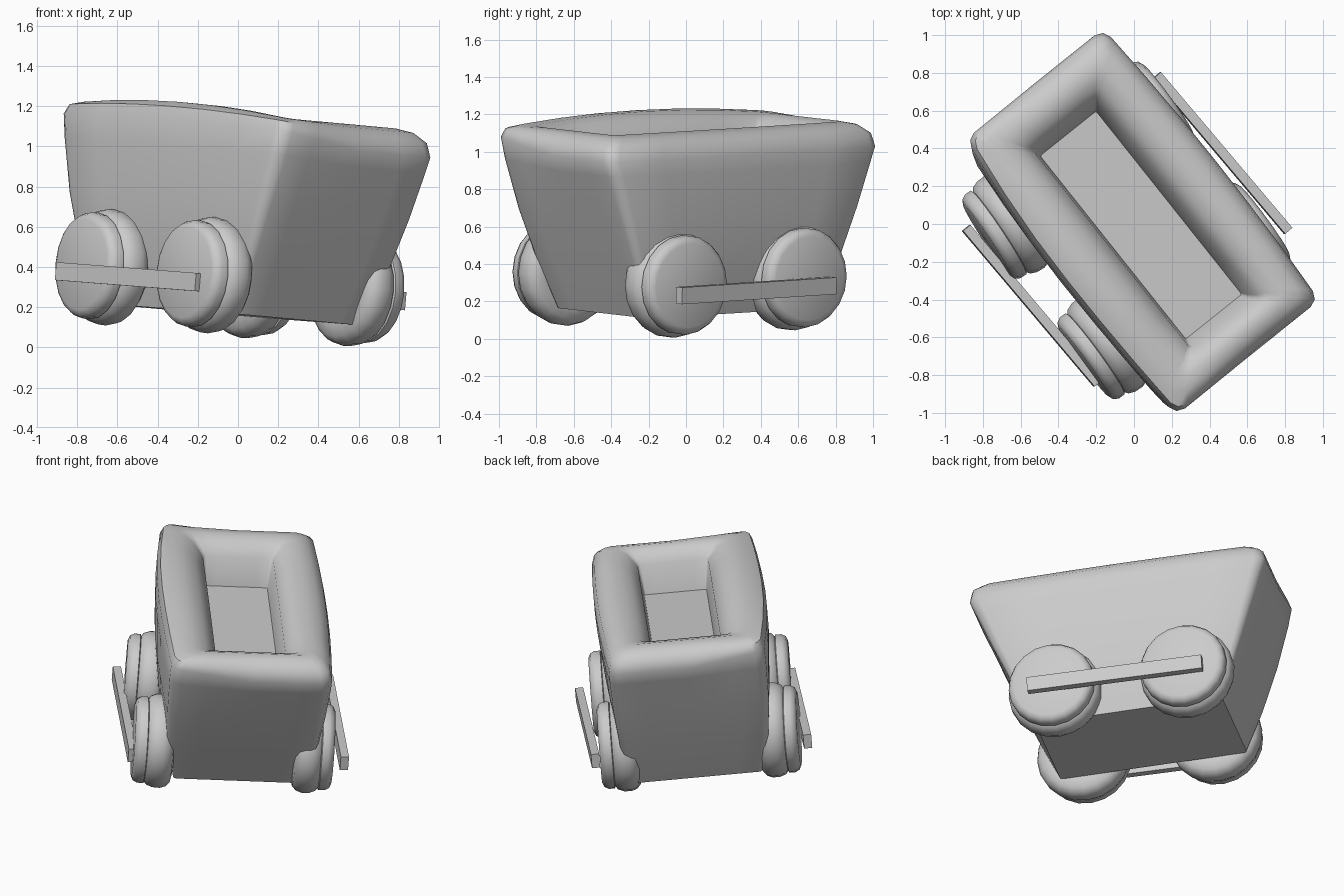
import bpy, bmesh
from math import sin, cos, pi, radians
from mathutils import Matrix, Vector

if "Cube" in bpy.data.objects:
    bpy.data.objects.remove(bpy.data.objects["Cube"])

# The whole cart is turned and slightly tipped
TILT = (Matrix.Rotation(radians(38.5), 4, 'Z') @ Matrix.Rotation(radians(2.75), 4, 'X')
        @ Matrix.Rotation(radians(4.1), 4, 'Y'))


def finish(name, bm, angle=40):
    bmesh.ops.recalc_face_normals(bm, faces=bm.faces)
    bmesh.ops.transform(bm, matrix=TILT, verts=bm.verts)
    me = bpy.data.meshes.new(name)
    bm.to_mesh(me)
    bm.free()
    ob = bpy.data.objects.new(name, me)
    bpy.context.collection.objects.link(ob)
    bpy.ops.object.select_all(action='DESELECT')
    ob.select_set(True)
    bpy.context.view_layer.objects.active = ob
    bpy.ops.object.shade_smooth_by_angle(angle=radians(angle))
    return ob


def loft(rings):
    """Skin a list of closed rings and cap both ends."""
    bm = bmesh.new()
    vs = [[bm.verts.new(p) for p in r] for r in rings]
    n = len(vs[0])
    for a, b in zip(vs, vs[1:]):
        for i in range(n):
            j = (i + 1) % n
            bm.faces.new((a[i], a[j], b[j], b[i]))
    bm.faces.new(vs[0])
    bm.faces.new(vs[-1])
    return bm


def tub_ring(cx, cy, hx, hy, z, r, bow=0, crown=0, lift=0, skew=0, seg=2, cuts=6):
    """Rounded rectangle with bowed long sides, a crowned and lifted left side
    and a back left corner pulled inwards."""
    flat = []
    for k, (sx, sy) in enumerate(((1, 1), (-1, 1), (-1, -1), (1, -1))):
        for i in range(seg + 1):
            a = (k + i / seg) * pi / 2
            flat.append(Vector((sx * (hx - r) + r * cos(a), sy * (hy - r) + r * sin(a))))
    pts = []
    for i, p in enumerate(flat):
        pts.append(p)
        if i % (seg + 1) == seg:
            q = flat[(i + 1) % len(flat)]
            pts += [p.lerp(q, c / cuts) for c in range(1, cuts)]
    out = []
    for p in pts:
        u, t = p.x / hx, p.y / hy
        w, left = 1 - t * t, max(0, -u)
        out.append((cx + p.x + u * bow * w + skew * left * max(0, t) ** 2, cy + p.y,
                    z + crown * w * (1 - u) / 2 + lift * left))
    return out


# Tub: outer wall, rolled rim, inner wall, floor
tub_profile = [  # cx, cy, half width, half length, height, radius, bow, crown, lift, skew
    (-.045, .045, .395, .580, .16, .02),
    (-.045, .045, .455, .690, .42, .04, .01, 0, 0, .01),
    (-.045, .042, .480, .800, .70, .05, .02, 0, 0, .02),
    (-.045, .040, .490, .890, .94, .06, .03, 0, .03, .035),
    (-.045, .040, .490, .920, 1.02, .06, .03, .01, .07, .04),
    (-.045, .040, .472, .905, 1.09, .06, .03, .03, .045, .04),
    (-.045, .040, .425, .850, 1.135, .06, .02, .04, .015, .03),
    (-.045, .035, .355, .785, 1.15, .05, .01, .04, 0, .02),
    (-.043, .025, .280, .720, 1.13, .03, 0, .03, 0, .01),
    (-.038, .015, .215, .665, 1.06, .02, 0, .01),
    (-.038, .015, .190, .620, .88, .01),
]
finish("tub", loft([tub_ring(*p) for p in tub_profile]), 50)

# Wheels: fat rounded tyre with a raised outer disc
wheel_profile = [  # distance from centre line, radius
    (.365, .20), (.375, .25), (.40, .278), (.435, .29), (.48, .288), (.515, .274),
    (.53, .255), (.535, .266), (.572, .266), (.598, .252), (.61, .225),
]
SIDES = 20
for sx, side in ((-1, "left"), (1, "right")):
    for sy, end in ((-1, "front"), (1, "back")):
        rings = [[(sx * (d - .5), r * cos(2 * pi * i / SIDES), r * sin(2 * pi * i / SIDES))
                  for i in range(SIDES)] for d, r in wheel_profile]
        bm = loft(rings)
        # each wheel toes slightly out of line
        toe = -5 if (side, end) == ("left", "back") else -2.5
        m = (Matrix.Translation(Vector((-.08 + sx * .5, .017 + sy * .41, .342)))
             @ Matrix.Rotation(radians(toe), 4, 'Z'))
        bmesh.ops.transform(bm, matrix=m, verts=bm.verts)
        finish(f"{end}_{side}_wheel", bm)

    # Coupling bar joining the two wheels of a side
    bm = bmesh.new()
    m = (Matrix.Translation(Vector((-.068 + sx * .648, .015, .30)))
         @ Matrix.Rotation(radians(1.7), 4, 'Z')
         @ Matrix.Diagonal((.05, 1.08, .09, 1)))
    bmesh.ops.create_cube(bm, size=1, matrix=m)
    finish(f"{side}_coupling_bar", bm, 30)
